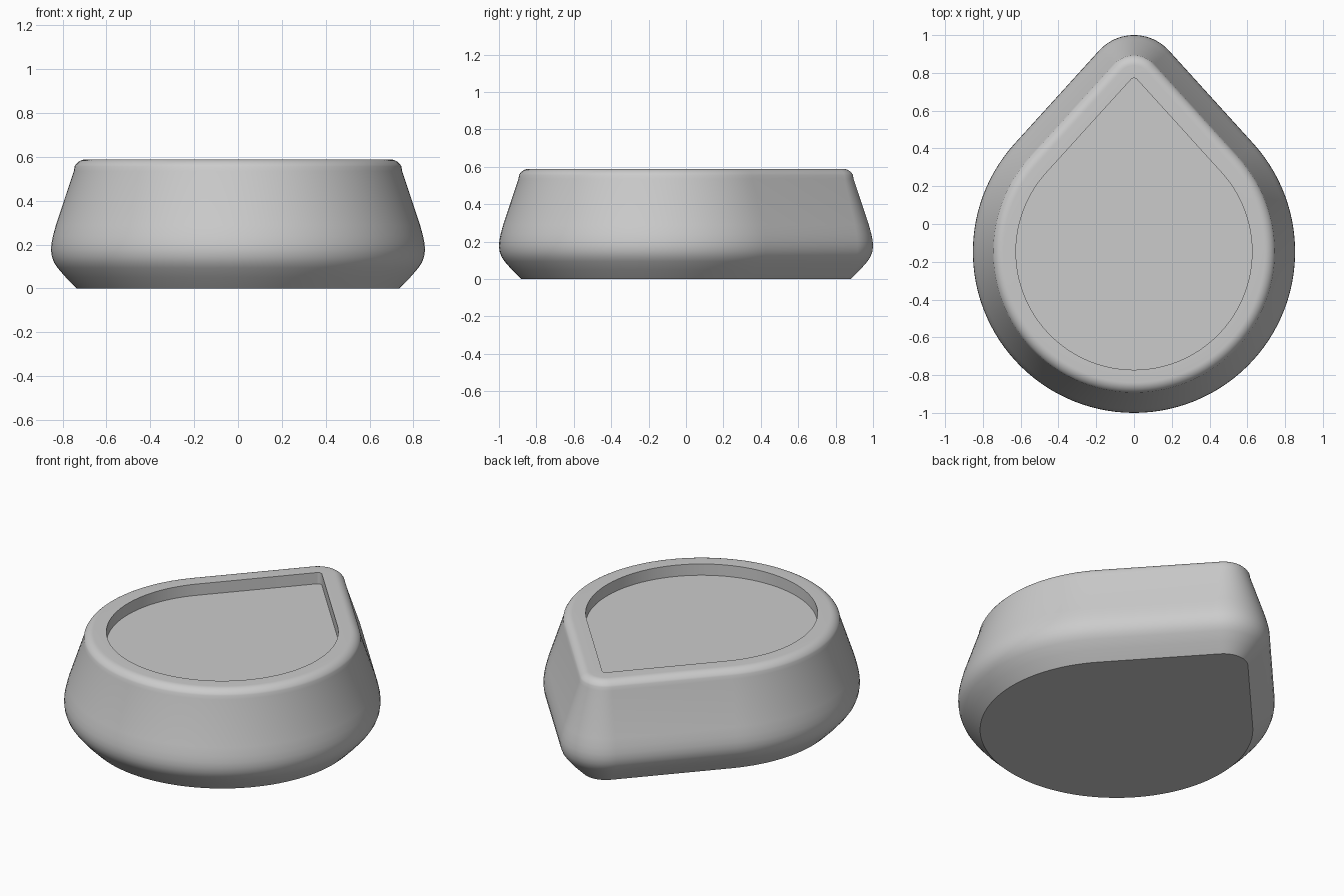
import bpy, bmesh, math

if "Cube" in bpy.data.objects:
    bpy.data.objects.remove(bpy.data.objects["Cube"])

BIG_Y, BIG_R = -0.147, 0.853      # round end of the teardrop
TIP_Y, TIP_R = 0.75, 0.25         # narrow end of the teardrop
TANGENT = math.asin((BIG_R - TIP_R) / (TIP_Y - BIG_Y))


def arc(cy, r, start, end, n):
    return [(r * math.cos(start + (end - start) * i / n),
             cy + r * math.sin(start + (end - start) * i / n)) for i in range(n + 1)]


def teardrop(inset):
    """Teardrop outline moved inwards by an even distance."""
    tip = arc(TIP_Y, TIP_R - inset, TANGENT, math.pi - TANGENT, 20)
    body = arc(BIG_Y, BIG_R - inset, math.pi - TANGENT, 2 * math.pi + TANGENT, 84)
    return tip + body


# Cross-section as (inset, height): base, belly, sloped wall, rounded rim, recess
profile = [(0.118, 0.0), (0.068, 0.05), (0.030, 0.094), (0.014, 0.118), (0.004, 0.145),
           (0.0, 0.175), (0.002, 0.205), (0.009, 0.24), (0.022, 0.288), (0.104, 0.535)]
for i in range(1, 9):              # rounded rim
    a = math.radians(18 + 72 * i / 8)
    profile.append((0.161 - 0.06 * math.cos(a), 0.529 + 0.06 * math.sin(a)))
profile += [(0.228, 0.589), (0.228, 0.522)]

bm = bmesh.new()
rings = [[bm.verts.new((x, y, z)) for x, y in teardrop(d)] for d, z in profile]
for low, high in zip(rings, rings[1:]):
    n = len(low)
    for i in range(n):
        j = (i + 1) % n
        bm.faces.new((low[i], low[j], high[j], high[i]))
bm.faces.new(rings[0][::-1])       # underside
bm.faces.new(rings[-1])            # recess floor
bmesh.ops.recalc_face_normals(bm, faces=bm.faces)

mesh = bpy.data.meshes.new("teardrop_dish")
bm.to_mesh(mesh)
bm.free()
dish = bpy.data.objects.new("teardrop_dish", mesh)
bpy.context.collection.objects.link(dish)

grey = bpy.data.materials.new("light grey")
grey.diffuse_color = (0.6, 0.6, 0.6, 1)
grey.use_nodes = True
grey.node_tree.nodes["Principled BSDF"].inputs["Base Color"].default_value = grey.diffuse_color
mesh.materials.append(grey)

bpy.context.view_layer.objects.active = dish
dish.select_set(True)
bpy.ops.object.shade_smooth_by_angle(angle=math.radians(30))
